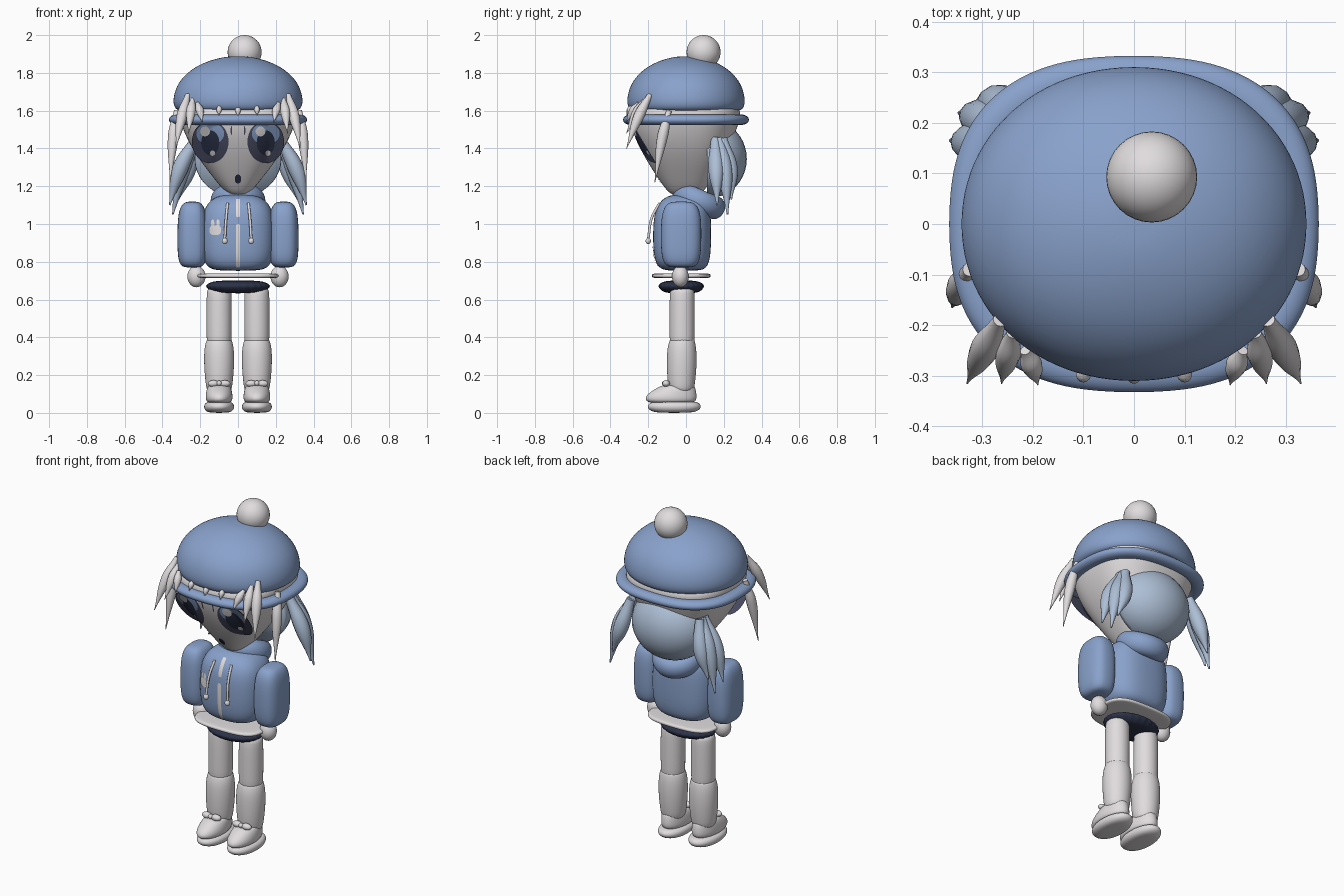
import bpy, bmesh, math
from mathutils import Vector
from mathutils.bvhtree import BVHTree

cube = bpy.data.objects.get("Cube")
if cube:
    bpy.data.objects.remove(cube)


def material(name, rgb):
    m = bpy.data.materials.new(name)
    m.use_nodes = True
    m.diffuse_color = (*rgb, 1)
    m.node_tree.nodes["Principled BSDF"].inputs["Base Color"].default_value = (*rgb, 1)
    return m


WHITE = material("soft white", (0.75, 0.72, 0.73))
BLUE = material("denim blue", (0.25, 0.36, 0.60))
PALE = material("pale blue", (0.42, 0.52, 0.67))
NAVY = material("navy", (0.025, 0.032, 0.065))
SLATE = material("slate", (0.07, 0.075, 0.13))


def finish(name, bm, mat, subsurf=0, sheet=False):
    if not sheet:
        bmesh.ops.recalc_face_normals(bm, faces=bm.faces)
    me = bpy.data.meshes.new(name)
    bm.to_mesh(me)
    bm.free()
    me.materials.append(mat)
    for p in me.polygons:
        p.use_smooth = True
    ob = bpy.data.objects.new(name, me)
    bpy.context.collection.objects.link(ob)
    if subsurf:
        ob.modifiers.new("Smooth", "SUBSURF").levels = subsurf
        ob.modifiers["Smooth"].render_levels = subsurf
    return ob


def oval(a, rx, ry, power):
    # point on a superellipse
    c, s = math.cos(a), math.sin(a)
    return (rx * math.copysign(abs(c) ** (2 / power), c),
            ry * math.copysign(abs(s) ** (2 / power), s))


def loft(name, rings, mat, x=0, power=2, n=24, closed=False, wave=0):
    # each ring: height, half width, front y, back y
    bm = bmesh.new()
    loops = []
    for z, rx, y0, y1 in rings:
        loop = []
        for i in range(n):
            k = 1 + wave * (-1) ** i
            px, py = oval(math.tau * i / n, rx * k, (y1 - y0) / 2 * k, power)
            loop.append(bm.verts.new((x + px, (y0 + y1) / 2 + py, z)))
        loops.append(loop)
    pairs = list(zip(loops, loops[1:]))
    if closed:
        pairs.append((loops[-1], loops[0]))
    else:
        bm.faces.new(loops[0])
        bm.faces.new(loops[-1])
    for a, b in pairs:
        for i in range(n):
            j = (i + 1) % n
            bm.faces.new((a[i], a[j], b[j], b[i]))
    return finish(name, bm, mat, 2)


def ball(name, loc, size, mat, front=None):
    # ellipsoid, optionally cut off flat in front of a given y
    bm = bmesh.new()
    bmesh.ops.create_uvsphere(bm, u_segments=32, v_segments=20, radius=1)
    bmesh.ops.scale(bm, vec=size, verts=bm.verts)
    bmesh.ops.translate(bm, vec=loc, verts=bm.verts)
    if front is not None:
        bmesh.ops.bisect_plane(bm, geom=bm.verts[:] + bm.edges[:] + bm.faces[:],
                               plane_co=(0, front, 0), plane_no=(0, 1, 0), clear_inner=True)
        bmesh.ops.holes_fill(bm, edges=bm.edges)
    return finish(name, bm, mat)


def strand(name, root, mid, tip, width, mat, radii=(0.5, 1, 0.06)):
    # tapered lock or cord through three points
    cu = bpy.data.curves.new(name, "CURVE")
    cu.dimensions = "3D"
    cu.bevel_depth = width
    cu.bevel_resolution = 4
    cu.use_fill_caps = True
    sp = cu.splines.new("BEZIER")
    sp.radius_interpolation = "CARDINAL"
    sp.bezier_points.add(2)
    for p, co, r in zip(sp.bezier_points, (root, mid, tip), radii):
        p.co, p.radius = co, r
        p.handle_left_type = p.handle_right_type = "AUTO"
    cu.materials.append(mat)
    ob = bpy.data.objects.new(name, cu)
    bpy.context.collection.objects.link(ob)


def surface_of(ob):
    bpy.context.view_layer.update()
    return BVHTree.FromObject(ob, bpy.context.evaluated_depsgraph_get())


def patch(name, surface, x, z, rx, rz, lift, mat, power=2, limit=None):
    # thin painted shape on the front of a surface; limit is the deepest y by height
    bm = bmesh.new()
    rings = []
    for r in range(7):
        ring = []
        for i in range(1 if r == 0 else 32):
            px, pz = oval(math.tau * i / 32, rx * r / 6, rz * r / 6, power)
            hit = surface.ray_cast(Vector((x + px, -1, z + pz)), Vector((0, 1, 0)))[0]
            y = hit.y if hit else -0.1
            if limit:
                y = min(y, limit(z + pz))
            ring.append(bm.verts.new((x + px, y - lift, z + pz)))
        rings.append(ring)
    for a, b in zip(rings, rings[1:]):
        for i in range(32):
            j = (i + 1) % 32
            if len(a) == 1:
                bm.faces.new((a[0], b[i], b[j]))
            else:
                bm.faces.new((a[i], b[i], b[j], a[j]))
    finish(name, bm, mat, sheet=True)


# head tapering to the chin
head = loft("head", [(1.150, 0.03, -0.06, 0.06), (1.165, 0.06, -0.09, 0.085),
                     (1.20, 0.095, -0.12, 0.115), (1.25, 0.135, -0.155, 0.145),
                     (1.32, 0.19, -0.20, 0.19), (1.40, 0.245, -0.245, 0.23),
                     (1.48, 0.285, -0.28, 0.26), (1.55, 0.31, -0.297, 0.29),
                     (1.61, 0.318, -0.297, 0.293), (1.65, 0.27, -0.24, 0.24)],
            WHITE, power=2.55)

# hat: dome, brim ring and pompom
dome = [(1.595, 0.30), (1.605, 0.333), (1.64, 0.349), (1.70, 0.34), (1.76, 0.312),
        (1.82, 0.25), (1.86, 0.17), (1.883, 0.085), (1.888, 0.03)]
loft("hat_dome", [(z, r, -0.91 * r, 0.91 * r) for z, r in dome], BLUE, power=2.05)
tube = []
for i in range(10):
    t = math.tau * i / 10
    c = 0.04 * math.cos(t)
    tube.append((1.552 + 0.029 * math.sin(t), 0.33 + c, -0.297 - c, 0.297 + c))
loft("hat_brim", tube, BLUE, power=2.5, n=32, closed=True)
ball("pompom", (0.035, 0.093, 1.91), (0.09, 0.09, 0.09), WHITE)

# back hair
ball("back_hair", (0, 0.13, 1.345), (0.23, 0.192, 0.205), PALE, front=0.11)

# rear locks: y at root, middle and tip, then tip x and z
REAR = ((0.155, 0.16, 0.165, 0.362, 1.10), (0.175, 0.205, 0.22, 0.345, 1.05),
        (0.195, 0.235, 0.24, 0.315, 1.13))

for side, s in (("left", 1), ("right", -1)):
    for k, (y0, y1, y2, x, z) in enumerate(REAR):
        strand(f"{side}_rear_lock_{k}", (s * 0.225, y0, 1.45), (s * (x - 0.05), y1, 1.28),
               (s * x, y2, z), 0.041, PALE, (0.6, 1, 0.1))
    # front bangs and long side lock
    strand(f"{side}_bang_outer", (s * 0.265, -0.19, 1.685), (s * 0.297, -0.25, 1.57),
           (s * 0.33, -0.315, 1.40), 0.028, WHITE)
    strand(f"{side}_bang_middle", (s * 0.24, -0.215, 1.66), (s * 0.25, -0.26, 1.59),
           (s * 0.262, -0.315, 1.48), 0.025, WHITE)
    strand(f"{side}_bang_inner", (s * 0.215, -0.25, 1.64), (s * 0.202, -0.28, 1.60),
           (s * 0.19, -0.318, 1.54), 0.021, WHITE)
    strand(f"{side}_side_lock", (s * 0.325, -0.09, 1.60), (s * 0.343, -0.125, 1.46),
           (s * 0.36, -0.165, 1.22), 0.028, WHITE)
    strand(f"{side}_tuft", (s * 0.10, -0.285, 1.625), (s * 0.10, -0.298, 1.605),
           (s * 0.102, -0.312, 1.575), 0.015, WHITE)
strand("middle_tuft", (0, -0.285, 1.62), (0, -0.30, 1.60), (0, -0.316, 1.57), 0.015, WHITE)

# painted face details, the eyes kept from wrapping round the cheeks
face = surface_of(head)


def cheek(z):
    return -0.222 - 0.6 * (z - 1.435)


for side, s in (("left", 1), ("right", -1)):
    x = s * 0.147
    for part, dx, z, rx, rz, lift, mat in (
            ("eye", 0, 1.435, 0.097, 0.113, 0.004, SLATE),
            ("iris", 0, 1.478, 0.074, 0.058, 0.006, BLUE),
            ("pupil", 0, 1.43, 0.048, 0.066, 0.008, NAVY),
            ("eye_highlight", -0.028, 1.49, 0.026, 0.026, 0.010, WHITE),
            ("eye_glint", 0.012, 1.375, 0.014, 0.014, 0.010, WHITE)):
        patch(f"{side}_{part}", face, x + dx, z, rx, rz, lift, mat, limit=cheek)
    patch(f"{side}_brow", face, s * 0.035, 1.495, 0.004, 0.025, 0.005, SLATE)
patch("mouth", face, 0, 1.238, 0.017, 0.024, 0.005, NAVY)

# jacket body and hood collar
jacket = loft("jacket", [(0.752, 0.10, -0.10, 0.07), (0.765, 0.16, -0.145, 0.11),
                         (0.82, 0.192, -0.173, 0.132), (0.95, 0.196, -0.177, 0.135),
                         (1.06, 0.188, -0.17, 0.132), (1.12, 0.158, -0.14, 0.122),
                         (1.16, 0.09, -0.085, 0.09)], BLUE, power=2.6)
hood = []
for i in range(10):
    t = math.tau * i / 10
    r = 0.095 + 0.055 * math.cos(t)
    hood.append((0.065 * math.sin(t), r, -r, r))
collar = loft("hood_collar", hood, BLUE, closed=True)
collar.location = (0, 0.068, 1.122)
collar.rotation_euler.x = math.radians(-23)

# zip strips and eared chest patch
chest = surface_of(jacket)
patch("lower_zip", chest, 0, 0.885, 0.011, 0.115, 0.004, WHITE, power=8)
patch("upper_zip", chest, 0, 1.085, 0.011, 0.048, 0.004, WHITE, power=8)
patch("chest_patch", chest, -0.12, 0.967, 0.031, 0.026, 0.004, WHITE, power=2.6)
for k in (-1, 1):
    patch(f"patch_ear_{k}", chest, -0.12 + k * 0.014, 1.003, 0.009, 0.022, 0.004, WHITE)

# hem plate and ruffled skirt
loft("hem_plate", [(0.713, 0.20, -0.165, 0.115), (0.717, 0.219, -0.182, 0.132),
                   (0.735, 0.219, -0.182, 0.132), (0.739, 0.20, -0.165, 0.115)],
     WHITE, power=3.2)
loft("skirt", [(0.633, 0.115, -0.10, 0.055), (0.645, 0.145, -0.128, 0.078),
               (0.67, 0.176, -0.15, 0.10), (0.688, 0.155, -0.135, 0.085),
               (0.702, 0.11, -0.10, 0.05)], NAVY, n=48, wave=0.03)

for side, s in (("left", 1), ("right", -1)):
    # sleeve, hand and drawstring
    loft(f"{side}_sleeve", [(0.769, 0.04, -0.08, 0.03), (0.782, 0.065, -0.113, 0.062),
                            (0.83, 0.079, -0.132, 0.08), (0.95, 0.080, -0.135, 0.083),
                            (1.05, 0.076, -0.13, 0.08), (1.10, 0.06, -0.11, 0.06),
                            (1.12, 0.033, -0.078, 0.028)], BLUE, x=s * 0.242, power=2.7)
    ball(f"{side}_hand", (s * 0.22, -0.03, 0.722), (0.048, 0.044, 0.057), WHITE)
    strand(f"{side}_drawstring", (s * 0.055, -0.14, 1.11), (s * 0.063, -0.182, 1.03),
           (s * 0.07, -0.20, 0.92), 0.007, WHITE, (1, 1, 1))
    ball(f"{side}_string_bead", (s * 0.07, -0.20, 0.91), (0.015, 0.014, 0.017), WHITE)

    # leg and sock
    x = s * 0.1
    loft(f"{side}_leg", [(0.36, 0.064, -0.084, 0.044), (0.37, 0.067, -0.088, 0.046),
                         (0.65, 0.068, -0.088, 0.047), (0.66, 0.06, -0.08, 0.04)], WHITE, x=x)
    loft(f"{side}_sock", [(0.10, 0.06, -0.08, 0.035), (0.14, 0.071, -0.097, 0.047),
                          (0.25, 0.081, -0.103, 0.058), (0.34, 0.08, -0.101, 0.056),
                          (0.382, 0.069, -0.088, 0.047), (0.392, 0.063, -0.083, 0.042)],
         WHITE, x=x)

    # shoe: sole, body, and bow
    loft(f"{side}_sole", [(0.0, 0.05, -0.15, 0.025), (0.01, 0.073, -0.19, 0.065),
                          (0.03, 0.082, -0.208, 0.083), (0.05, 0.077, -0.198, 0.075),
                          (0.062, 0.055, -0.17, 0.05)], WHITE, x=x, power=2.1)
    loft(f"{side}_shoe", [(0.048, 0.058, -0.195, 0.04), (0.07, 0.073, -0.22, 0.058),
                          (0.10, 0.071, -0.208, 0.057), (0.135, 0.064, -0.15, 0.05),
                          (0.15, 0.05, -0.12, 0.04)], WHITE, x=x)
    for k in (-1, 1):
        ball(f"{side}_shoe_bow_{k}", (x + k * 0.03, -0.105, 0.155), (0.03, 0.02, 0.018), WHITE)
    ball(f"{side}_bow_knot", (x, -0.113, 0.157), (0.014, 0.014, 0.014), WHITE)
